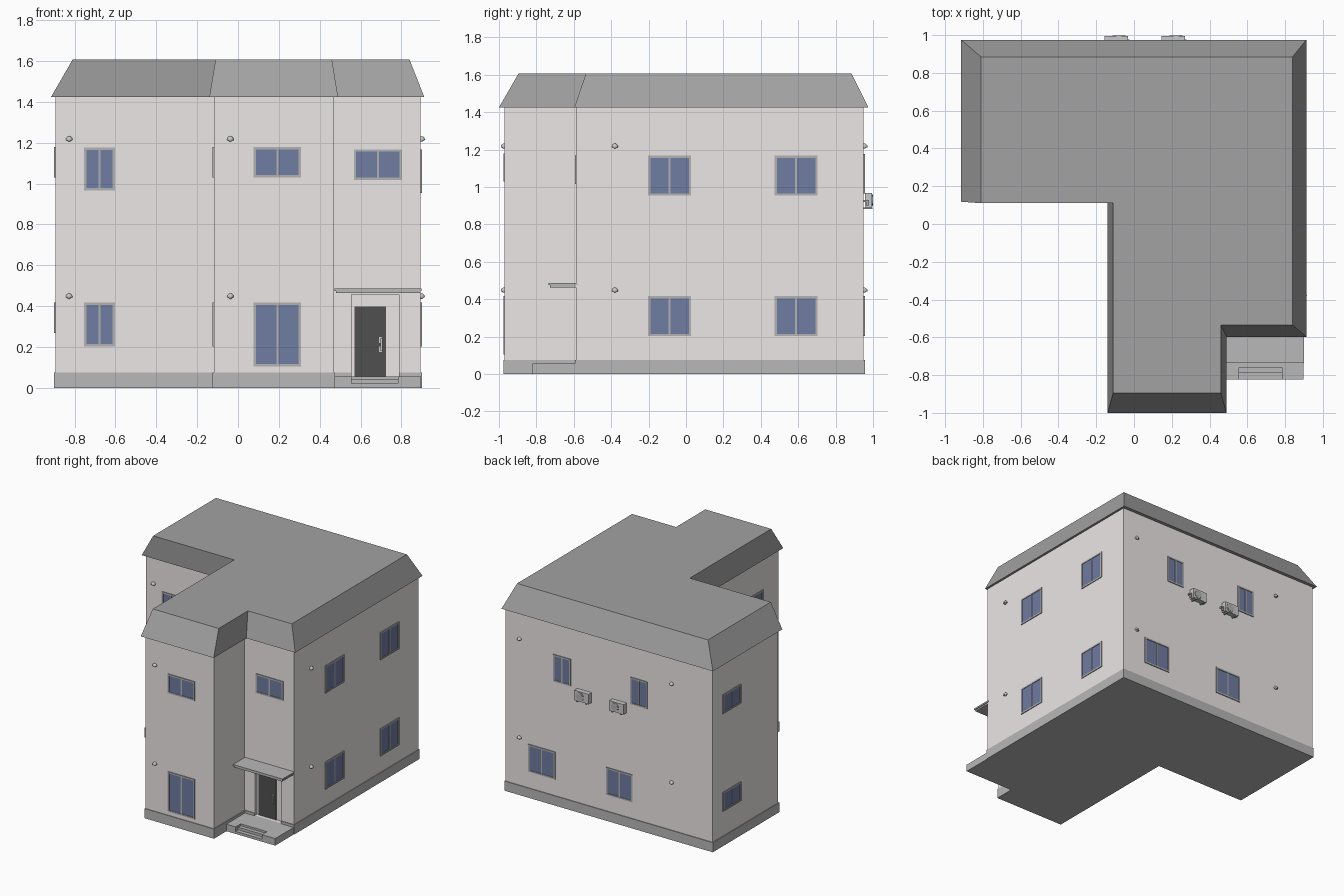
import bpy, bmesh, math
from mathutils import Matrix, Vector

if "Cube" in bpy.data.objects:
    bpy.data.objects.remove(bpy.data.objects["Cube"])


def material(name, rgb):
    m = bpy.data.materials.new(name)
    m.diffuse_color = (*rgb, 1)
    m.use_nodes = True
    m.node_tree.nodes["Principled BSDF"].inputs["Base Color"].default_value = m.diffuse_color
    return m


WALL = material("render_wall", (0.84, 0.80, 0.79))
ROOF = material("roof_grey", (0.36, 0.36, 0.36))
STONE = material("stone_grey", (0.48, 0.48, 0.48))
FRAME = material("frame_grey", (0.45, 0.45, 0.45))
GLASS = material("blue_glass", (0.16, 0.20, 0.36))
DARK = material("door_dark", (0.08, 0.08, 0.08))
METAL = material("light_metal", (0.65, 0.65, 0.65))


def finish(name, bm, mat):
    bmesh.ops.recalc_face_normals(bm, faces=bm.faces)
    me = bpy.data.meshes.new(name)
    bm.to_mesh(me)
    bm.free()
    if mat:
        me.materials.append(mat)
    ob = bpy.data.objects.new(name, me)
    bpy.context.collection.objects.link(ob)
    return ob


def boxes(name, items, mat):
    """One object from boxes given as (x0, x1, y0, y1, z0, z1)."""
    bm = bmesh.new()
    for x0, x1, y0, y1, z0, z1 in items:
        mtx = (Matrix.Translation(((x0 + x1) / 2, (y0 + y1) / 2, (z0 + z1) / 2))
               @ Matrix.Diagonal((abs(x1 - x0), abs(y1 - y0), abs(z1 - z0), 1)))
        bmesh.ops.create_cube(bm, size=1, matrix=mtx)
    return finish(name, bm, mat)


def loft(name, low, high, z0, z1, mat):
    bm = bmesh.new()
    a = [bm.verts.new((x, y, z0)) for x, y in low]
    b = [bm.verts.new((x, y, z1)) for x, y in high]
    bm.faces.new(a[::-1])
    bm.faces.new(b)
    for i in range(len(a)):
        j = (i + 1) % len(a)
        bm.faces.new((a[i], a[j], b[j], b[i]))
    return finish(name, bm, mat)


def offset(pts, d):
    """Grow a counter-clockwise right-angled outline by d."""
    out = []
    for i, p in enumerate(pts):
        p, q, r = Vector(pts[i - 1]), Vector(p), Vector(pts[(i + 1) % len(pts)])
        e, f = (q - p).normalized(), (r - q).normalized()
        out.append((q.x + d * (e.y + f.y), q.y - d * (e.x + f.x)))
    return out


def on_wall(face, plane, u, d):
    """Point at u along a wall and d out from it."""
    return {"front": (u, plane - d), "back": (u, plane + d),
            "right": (plane + d, u), "left": (plane - d, u)}[face]


def wall_box(face, plane, u0, u1, d0, d1, z0, z1):
    (xa, ya), (xb, yb) = on_wall(face, plane, u0, d0), on_wall(face, plane, u1, d1)
    return (xa, xb, ya, yb, z0, z1)


# Main body and plinth
plan = [(-.895, .95), (-.895, .14), (-.118, .14), (-.118, -.97),
        (.47, -.97), (.47, -.588), (.895, -.588), (.895, .95)]
walls = loft("walls", plan, plan, 0.01, 1.43, WALL)
base = offset(plan, 0.006)
plinth = loft("plinth", base, base, 0, 0.075, STONE)

# Flat-topped roof with sloped edges
eave = [(-.915, .975), (-.915, .118), (-.14, .118), (-.14, -1.0),
        (.49, -1.0), (.49, -.597), (.912, -.597), (.912, .975)]
deck = [(-.81, .885), (-.81, .11), (-.11, .11), (-.11, -.895),
        (.46, -.895), (.46, -.535), (.84, -.535), (.84, .885)]
loft("roof", eave, deck, 1.425, 1.607, ROOF)

# Door recess cut out of walls and plinth
cutter = boxes("door_recess_cutter", [(.557, .788, -.65, -.558, .055, .457)], None)
cutter.hide_render = True
cutter.display_type = "WIRE"
for ob in (walls, plinth):
    mod = ob.modifiers.new("door_recess", "BOOLEAN")
    mod.operation, mod.solver, mod.object = "DIFFERENCE", "EXACT", cutter

# Door, handle, canopy
boxes("door", [(.57, .724, -.564, -.556, .055, .397)], DARK)
boxes("door_handle", [(.69, .706, -.568, -.563, .175, .203),
                      (.69, .706, -.568, -.563, .22, .248),
                      (.699, .707, -.578, -.572, .18, .243),
                      (.699, .707, -.578, -.566, .185, .195),
                      (.699, .707, -.578, -.566, .228, .238)], METAL)
boxes("canopy", [(.473, .899, -.735, -.58, .475, .487),
                 (.48, .893, -.728, -.58, .463, .475)], STONE)

# Porch slab with steps let into its front
boxes("porch", [(.474, .555, -.822, -.585, 0, .055),
                (.783, .897, -.822, -.585, 0, .055),
                (.555, .783, -.76, -.585, 0, .055),
                (.555, .783, -.79, -.76, 0, .04),
                (.555, .783, -.822, -.79, 0, .02)], STONE)


# Sliding windows
def window(face, plane, u0, u1, z0, z1):
    t, m = 0.012, (u0 + u1) / 2
    bars = [(u0, u1, -.005, .006, z0, z0 + t), (u0, u1, -.005, .006, z1 - t, z1),
            (u0, u0 + t, -.005, .006, z0 + t, z1 - t),
            (u1 - t, u1, -.005, .006, z0 + t, z1 - t),
            (m - .005, m + .005, -.005, .005, z0 + t, z1 - t)]
    boxes("window_frame_" + face, [wall_box(face, plane, *b) for b in bars], FRAME)
    panes = [(u0 + t, m, -.004, .003, z0 + t, z1 - t),
             (m, u1 - t, -.004, .0015, z0 + t, z1 - t)]
    boxes("window_glass_" + face, [wall_box(face, plane, *p) for p in panes], GLASS)


for face, plane, u0, u1, spans in [
    ("front", .14, -.753, -.602, [(.966, 1.177), (.203, .417)]),
    ("front", -.97, .076, .309, [(1.03, 1.18), (.105, .417)]),
    ("front", -.588, .567, .803, [(1.017, 1.168)]),
    ("right", .895, -.203, .027, [(.954, 1.168), (.203, .417)]),
    ("right", .895, .474, .704, [(.954, 1.168), (.203, .417)]),
    ("left", -.895, .603, .826, [(1.03, 1.18), (.267, .417)]),
    ("left", -.118, -.78, -.55, [(1.03, 1.18), (.203, .417)]),
    ("back", .95, .33, .48, [(.966, 1.177)]),
    ("back", .95, -.334, -.185, [(.966, 1.177)]),
    ("back", .95, .464, .696, [(.203, .417)]),
    ("back", .95, -.205, .022, [(.203, .417)]),
]:
    for z0, z1 in spans:
        window(face, plane, u0, u1, z0, z1)


# Round wall vents: domed hood over a small lower lip
def vent(face, plane, u, z):
    bm = bmesh.new()
    for r, h in ((.016, 1), (.011, -1)):
        x, y = on_wall(face, plane, u, .004)
        new = bmesh.ops.create_uvsphere(bm, u_segments=16, v_segments=8, radius=r,
                                        matrix=Matrix.Translation((x, y, z)))["verts"]
        geom = new + list({e for v in new for e in v.link_edges}) + \
            list({f for v in new for f in v.link_faces})
        cut = bmesh.ops.bisect_plane(bm, geom=geom, plane_co=(x, y, z - .005),
                                     plane_no=(0, 0, -h), clear_outer=True)["geom_cut"]
        bmesh.ops.holes_fill(bm, edges=[e for e in cut if isinstance(e, bmesh.types.BMEdge)])
    finish("vent_" + face, bm, METAL)


for face, plane, u in [("front", .14, -.827), ("front", -.97, -.037),
                       ("right", .895, -.38), ("back", .95, .772), ("back", .95, -.543)]:
    for z in (.446, 1.216):
        vent(face, plane, u, z)

# Air conditioner outdoor units on the back wall
for n, x in enumerate((-.157, .145)):
    boxes(f"outdoor_unit_{n}", [(x, x + .125, .957, .994, .89, .968)], METAL)
    boxes(f"unit_brackets_{n}", [(x + a, x + a + .012, .948, .996, .882, .89)
                                 for a in (.018, .095)], FRAME)
    boxes(f"unit_pipes_{n}", [(x + .125, x + .134, .962, .978, .90, .93),
                              (x + .134, x + .142, .948, .972, .92, .93)], FRAME)
    for part, r, depth, mat in (("fan_ring", .034, .010, METAL), ("fan", .028, .012, FRAME)):
        bm = bmesh.new()
        bmesh.ops.create_cone(bm, cap_ends=True, segments=24, radius1=r, radius2=r, depth=depth,
                              matrix=Matrix.Translation((x + .077, .993, .929))
                              @ Matrix.Rotation(math.pi / 2, 4, "X"))
        finish(f"{part}_{n}", bm, mat)
